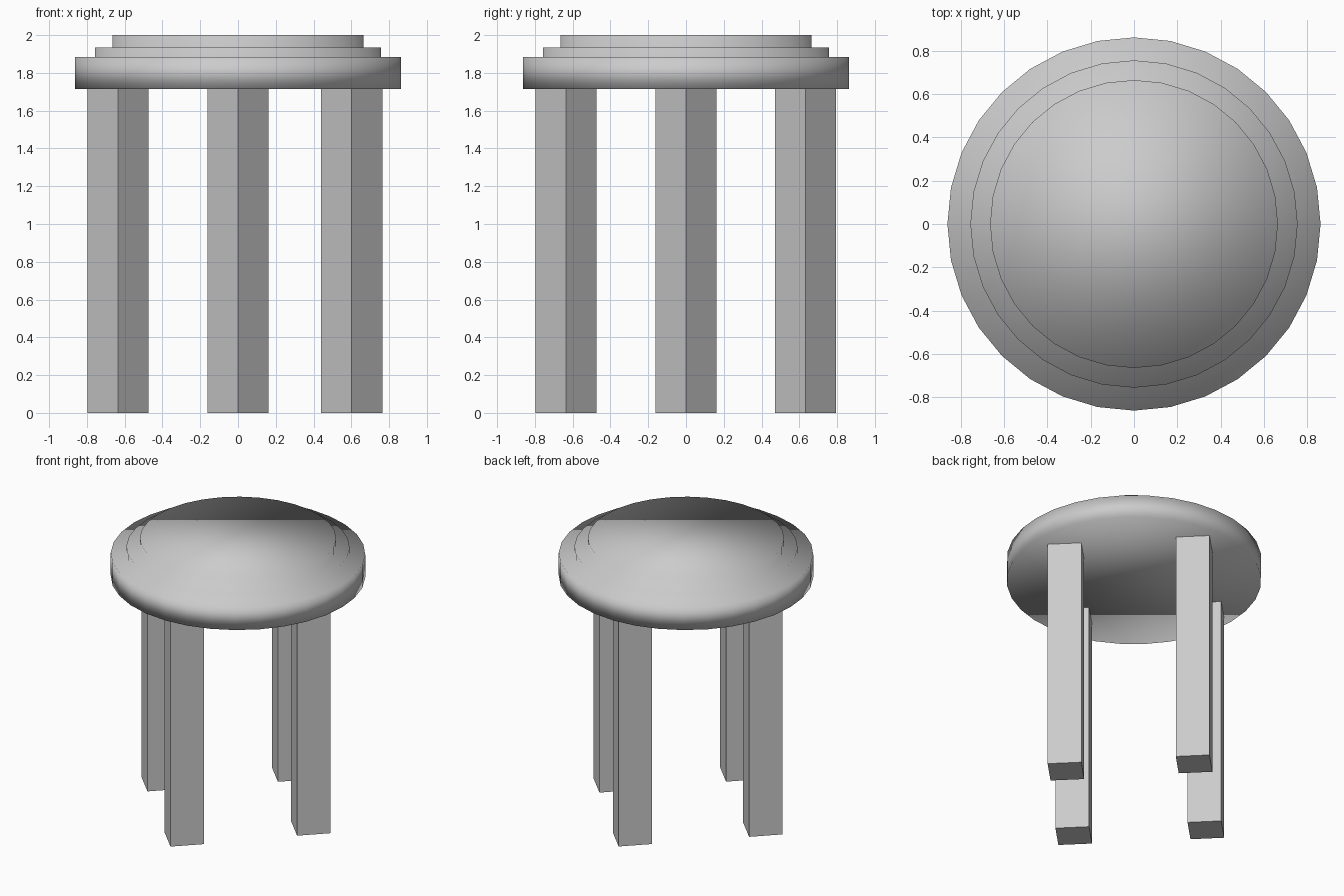
import bpy, bmesh
from math import pi, cos, sin

if "Cube" in bpy.data.objects:
    bpy.data.objects.remove(bpy.data.objects["Cube"])

SIDES = 32


def add_object(name, bm, smooth):
    bmesh.ops.recalc_face_normals(bm, faces=bm.faces)
    for f in bm.faces:
        f.smooth = smooth
    mesh = bpy.data.meshes.new(name)
    bm.to_mesh(mesh)
    bm.free()
    ob = bpy.data.objects.new(name, mesh)
    bpy.context.collection.objects.link(ob)
    return ob


# Stepped round seat: one turned profile (radius, height), soft shaded
profile = [(0.862, 1.715), (0.862, 1.885), (0.756, 1.885),
           (0.756, 1.935), (0.665, 1.935), (0.665, 2.0)]
bm = bmesh.new()
rings = [[bm.verts.new((r * cos(2 * pi * i / SIDES), r * sin(2 * pi * i / SIDES), z))
          for i in range(SIDES)] for r, z in profile]
for low, high in zip(rings, rings[1:]):
    for i in range(SIDES):
        j = (i + 1) % SIDES
        bm.faces.new((low[i], low[j], high[j], high[i]))
bm.faces.new(rings[0][::-1])
bm.faces.new(rings[-1])
add_object("seat", bm, True)

# Four square legs turned 45 degrees
legs = {"left_leg": (-0.635, 0), "right_leg": (0.602, 0),
        "front_leg": (0, -0.635), "back_leg": (0, 0.633)}
for name, (x, y) in legs.items():
    bm = bmesh.new()
    bmesh.ops.create_cone(bm, cap_ends=True, segments=4, radius1=0.162,
                          radius2=0.162, depth=1.715)
    # put the corners on the x and y axes whatever the start angle
    corners = [(0.162, 0), (0, 0.162), (-0.162, 0), (0, -0.162)]
    for v in bm.verts:
        cx, cy = max(corners, key=lambda c: c[0] * (v.co.x + 1e-4 * v.co.y) + c[1] * v.co.y)
        v.co.x, v.co.y = cx, cy
    ob = add_object(name, bm, False)
    ob.location = (x, y, 1.715 / 2)
